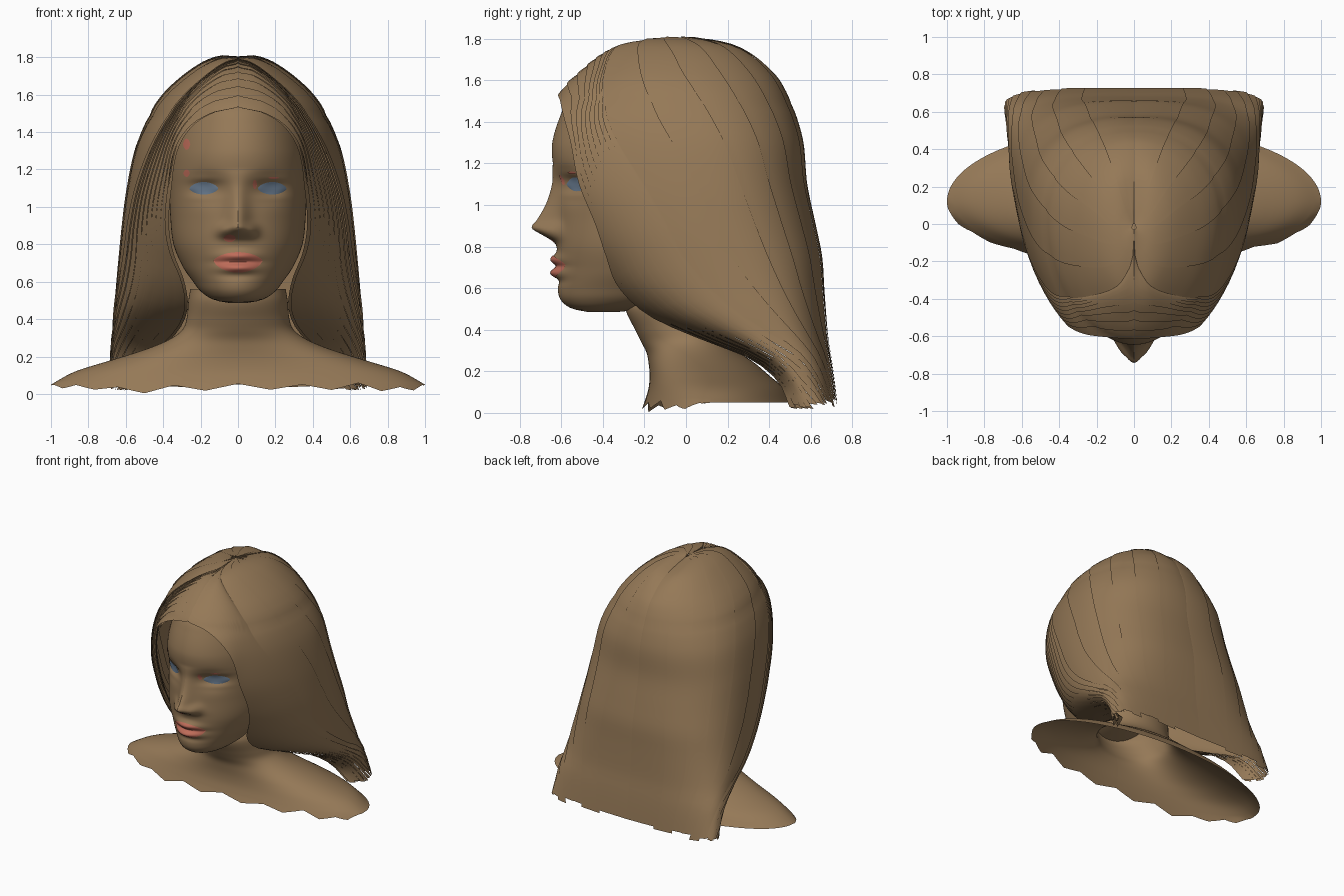
import bpy, math, random
from math import sin, cos, pi, exp, sqrt

cube = bpy.data.objects.get("Cube")
if cube:
    bpy.data.objects.remove(cube)
random.seed(4)


def material(name, colour):
    m = bpy.data.materials.new(name)
    m.use_nodes = True
    m.diffuse_color = (*colour, 1)
    m.node_tree.nodes["Principled BSDF"].inputs["Base Color"].default_value = (*colour, 1)
    return m


BROWN = material("warm brown", (0.30, 0.19, 0.095))
RED = material("lip red", (0.52, 0.15, 0.10))
BLUE = material("eye blue grey", (0.14, 0.20, 0.28))


def curve(table, z):
    """Smooth interpolation of the columns of a table keyed by its first column."""
    z = min(max(z, table[0][0]), table[-1][0])
    i = 0
    while i < len(table) - 2 and z > table[i + 1][0]:
        i += 1
    a, b = table[i], table[i + 1]
    p, n = table[max(i - 1, 0)], table[min(i + 2, len(table) - 1)]
    h = b[0] - a[0]
    t = (z - a[0]) / h
    out = []
    for c in range(1, len(a)):
        ma = (b[c] - p[c]) / (b[0] - p[0]) * h
        mb = (n[c] - a[c]) / (n[0] - a[0]) * h
        out.append((2*t**3 - 3*t*t + 1) * a[c] + (t**3 - 2*t*t + t) * ma
                   + (3*t*t - 2*t**3) * b[c] + (t**3 - t*t) * mb)
    return out


def sheets(name, grids, mat, angle=40):
    """One smooth object from grids of points (rows of columns)."""
    verts, faces = [], []
    for g in grids:
        base, w = len(verts), len(g[0])
        verts += [p for row in g for p in row]
        for r in range(len(g) - 1):
            for c in range(w - 1):
                i = base + r * w + c
                faces.append((i, i + 1, i + w + 1, i + w))
    me = bpy.data.meshes.new(name)
    me.from_pydata(verts, [], faces)
    me.materials.append(mat)
    ob = bpy.data.objects.new(name, me)
    bpy.context.collection.objects.link(ob)
    bpy.ops.object.select_all(action='DESELECT')
    ob.select_set(True)
    bpy.context.view_layer.objects.active = ob
    bpy.ops.object.shade_smooth_by_angle(angle=math.radians(angle))
    return ob


def bell(v, s):
    return exp(-(v / s) ** 2)


# Head: height, half width, front, middle, back
HEAD = [(.485, .04, -.47, -.40, -.33), (.50, .12, -.545, -.38, -.2), (.54, .19, -.6, -.3, 0),
        (.60, .24, -.617, -.24, .1), (.68, .295, -.612, -.2, .2), (.80, .345, -.62, -.17, .3),
        (.95, .362, -.615, -.15, .38), (1.1, .368, -.615, -.14, .42), (1.2, .368, -.64, -.13, .43),
        (1.3, .36, -.643, -.12, .43), (1.44, .335, -.6, -.1, .4), (1.53, .3, -.55, -.1, .36),
        (1.65, .22, -.4, -.08, .2), (1.72, .12, -.22, -.06, .06), (1.74, .01, -.07, -.05, -.04)]
# Nose: height, projection, half width
NOSE = [(.79, 0, .07), (.825, .016, .085), (.86, .08, .08), (.89, .125, .07), (.93, .1, .06),
        (1.0, .062, .056), (1.1, .03, .055), (1.2, 0, .07)]


def features(x, z):
    """Forward and backward relief of the face."""
    ax = abs(x)
    push, width = curve(NOSE, z)
    y = -push * bell(x, width)
    y -= .03 * bell(ax - .075, .035) * bell(z - .875, .035)             # nostril wings
    y += .045 * bell(ax - .17, .085) * bell(z - 1.10, .065)             # eye sockets
    y -= .009 * bell(ax - .18, .08) * bell(z - 1.148, .02)              # upper lids
    y -= .009 * bell(ax - .18, .08) * bell(z - 1.05, .02)               # lower lids
    y -= bell(x, .1) * (.033 * bell(z - .737, .027) + .038 * bell(z - .673, .027))
    y += .008 * bell(x, .11) * bell(z - .705, .012)                     # mouth line
    y += .010 * bell(x, .1) * bell(z - .635, .022)                      # under the lip
    return y


def face_y(x, z):
    w, front, mid, _ = curve(HEAD, z)
    c = sqrt(max(0, 1 - (x / w) ** 2))
    return mid - (mid - front) * c + features(x, z) * min(1, c * 1.5)


def head_ring(z, n=160):
    w, front, mid, back = curve(HEAD, z)
    ring = []
    for i in range(n + 1):
        a = 2 * pi * i / n
        x, c = w * sin(a), cos(a)
        ring.append((x, face_y(x, z) if c > 0 else mid - (back - mid) * c, z))
    return ring


low, high, rows = HEAD[0][0], HEAD[-1][0], 120
sheets("head", [[head_ring(low + (high - low) * r / rows) for r in range(rows + 1)]], BROWN)

# Neck and shoulders: height, half width, front, middle, back
BUST = [(.05, 1.0, -.20, .12, .52), (.12, .87, -.18, .12, .47), (.18, .68, -.175, .1, .4),
        (.24, .49, -.18, .07, .33), (.29, .37, -.19, .04, .26), (.34, .30, -.215, .02, .22),
        (.40, .275, -.245, 0, .2), (.50, .265, -.29, 0, .2), (.56, .255, -.27, 0, .2)]
TEETH = 36
teeth = [.035 * (i % 2) + random.uniform(-.01, .015) for i in range(TEETH)]


def bust_ring(z, torn=0, n=144):
    """Ring of the bust; the front of the lowest one is torn into teeth."""
    w, front, mid, back = curve(BUST, z)
    ring = []
    for i in range(n + 1):
        a = 2 * pi * i / n
        d = mid - front if cos(a) > 0 else back - mid
        k, part = divmod(i * TEETH / n, 1)
        k = int(k) % TEETH
        tooth = teeth[k] * (1 - part) + teeth[(k + 1) % TEETH] * part
        drop = torn * tooth * min(1, max(0, 2 * cos(a)))
        ring.append((w * sin(a), mid - d * cos(a) - .5 * drop, z - drop))
    return ring


sheets("neck_and_shoulders",
       [[bust_ring(.05, 1)] + [bust_ring(.06 + .5 * r / 40) for r in range(41)]], BROWN, 60)


# Lips and eyes: thin almond plates laid on the face
def almond(cx, cz, half, up, down, lift, bulge=0.0, n=20):
    grid = []
    for r in range(n + 1):
        v = 2 * r / n - 1
        row = []
        for i in range(n + 1):
            u = 2 * i / n - 1
            x = cx + half * u
            z = cz + v * (up if v > 0 else down) * (1 - u * u) ** .7
            row.append((x, face_y(x, z) - lift - bulge * (1 - u * u) * (1 - v * v), z))
        grid.append(row)
    return grid


sheets("lips", [almond(0, .712, .132, .046, .064, .004)], RED)
sheets("eyes", [almond(s * .183, 1.098, .078, .035, .032, .004, .012) for s in (-1, 1)], BLUE)
sheets("red_marks", [almond(x, z, w, h, h, .005, 0, 6) for x, z, w, h in
                     [(-.275, 1.335, .02, .03), (-.275, 1.18, .018, .02), (-.045, .832, .035, .02),
                      (.09, 1.12, .012, .025), (.19, 1.155, .03, .006)]], RED)

# Hair: height, half width, edge y, edge x, back, middle
HAIR = [(.02, .69, .5, .6, .73, .62), (.15, .68, .44, .5, .715, .56), (.26, .675, .3, .4, .70, .5),
        (.35, .665, .07, .32, .685, .42), (.46, .66, -.17, .28, .675, .33),
        (.6, .645, -.32, .30, .665, .25), (.75, .63, -.38, .36, .655, .18),
        (.9, .615, -.43, .385, .625, .13), (1.1, .59, -.51, .37, .583, .1),
        (1.3, .55, -.55, .335, .565, .08), (1.43, .5, -.585, .25, .53, .05),
        (1.5, .46, -.60, .13, .5, .03), (1.53, .45, -.607, 0, .49, .02), (1.64, .36, -.51, 0, .42, 0),
        (1.76, .21, -.36, 0, .27, 0), (1.805, .1, -.2, 0, .11, -.03), (1.82, .01, -.03, 0, .0, -.02)]
HAIRLINE, CROWN, HEM, STRANDS = 1.53, 1.82, .02, 15


def edge_angle(z):
    w, _, x, _, _ = curve(HAIR, z)
    return math.asin(min(max(x / w, 0), .95))


def hair_point(a, z, scale, lift):
    w, ey, _, back, mid = curve(HAIR, z)
    s, c = abs(sin(a)), cos(a)
    if c > 0:
        x, y = w * s, mid - (mid - ey) / cos(edge_angle(z)) * c
    else:
        p = .55 + .4 * min(1, z / 1.6)
        x, y = w * s ** p, mid + (back - mid) * abs(c) ** p
    parting = .02 * bell(x, .06) * min(1, max(0, (z - 1.6) / .2))
    return (x * scale, mid + (y - mid) * scale, z + lift - parting)


def strand_point(k, t, scale, lift):
    """Strands leave the parting, run parallel to the hairline and hang to the hem."""
    c = min(k / STRANDS, 1)
    if c < .6:
        m = c / .6
        top, f0, f1 = HAIRLINE + (CROWN - HAIRLINE) * (1 - (1 - m) ** 2), 0, .5 * m
    else:
        m = (c - .6) / .4
        top, f0, f1 = CROWN, m, .5 + .5 * m
    fall = t ** 1.6
    a0 = edge_angle(HAIRLINE - (HAIRLINE - HEM) * fall)
    f = f0 + (f1 - f0) * fall
    return hair_point(a0 + f * (pi - a0), top - (top - HEM) * fall, scale, lift)


def strand(k, size, end=1.0, rows=48, cols=5):
    grid = []
    for r in range(rows + 1):
        row = []
        for i in range(cols + 1):
            q = 1.2 * i / cols
            step = 1 - q
            row.append(strand_point(k + q, end * r / rows, size + .010 * step, .005 * step))
        grid.append(row)
    return grid[::-1]


def mirrored(ob):
    mod = ob.modifiers.new("mirror", 'MIRROR')
    mod.use_mirror_merge = False


mirrored(sheets("hair", [strand(k, 1, random.uniform(.985, 1)) for k in range(STRANDS)], BROWN, 60))
mirrored(sheets("inner_hair", [strand(k, .95) for k in range(4)], BROWN, 60))
